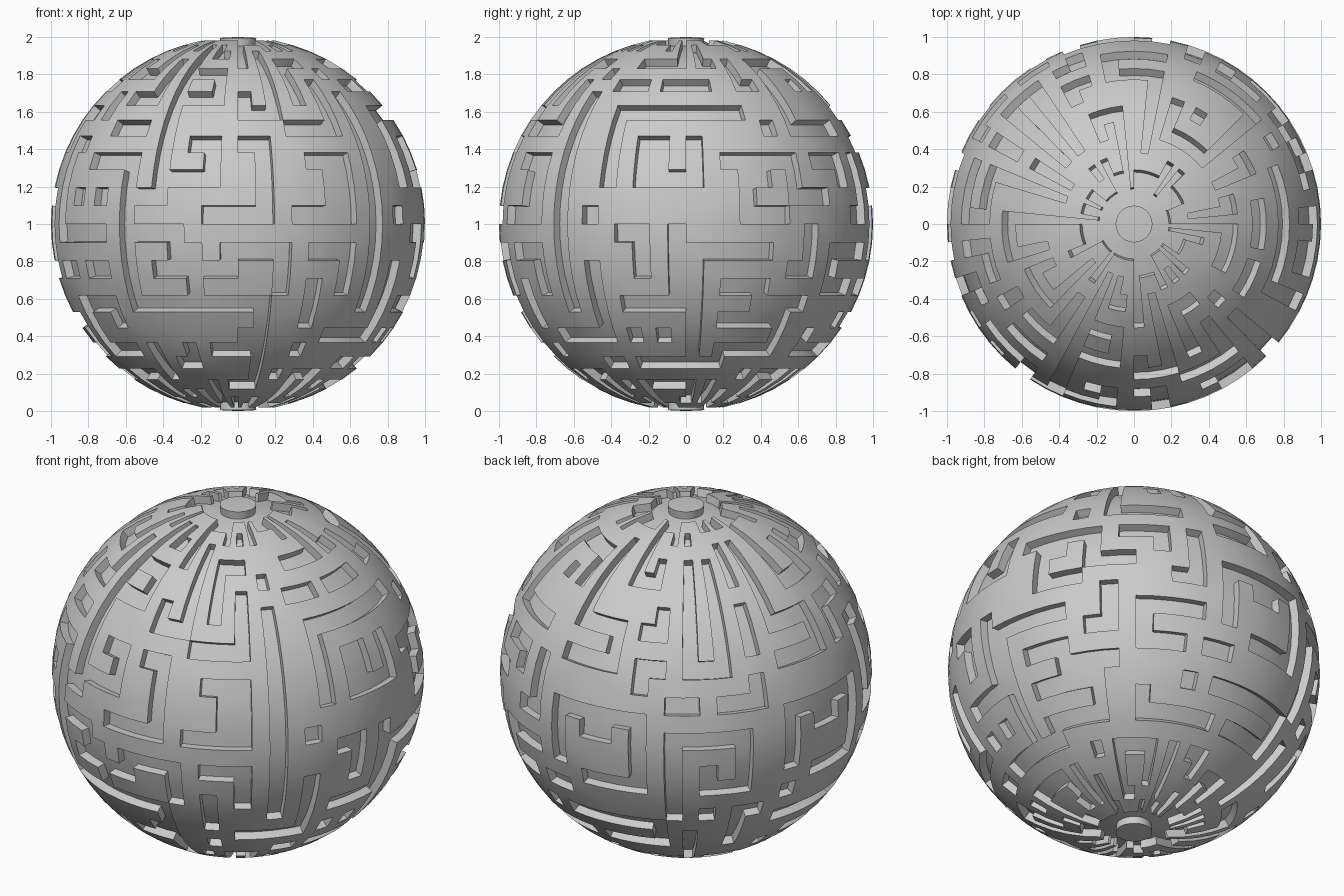
import bpy, bmesh, math, random

if "Cube" in bpy.data.objects:
    bpy.data.objects.remove(bpy.data.objects["Cube"])

R, DEPTH, SEG, RING = 1.0, 0.045, 64, 32
STEP = 2 * math.pi / SEG            # one maze cell = 5.625 degrees
random.seed(11)
groove = set()                      # (column, row): column 0 at front, row 0 at equator
DIRS = {'R': (1, 0), 'L': (-1, 0), 'U': (0, 1), 'D': (0, -1)}


def carve(c, j, path):
    """Carve a one-cell-wide groove, following moves such as 'R3 D2'."""
    groove.add((c % SEG, j))
    for move in path.split():
        dc, dj = DIRS[move[0]]
        for _ in range(int(move[1:])):
            c, j = c + dc, j + dj
            groove.add((c % SEG, j))


# front face meanders
carve(-4, 9, 'R2 D2 L2')
carve(0, 7, 'D1 R2 U5')
carve(-3, 4, 'R1 D2 L2')
carve(0, 4, 'R1 D4 L3')
carve(4, 3, 'R2 D3')
carve(3, 0, 'R2 U2')
carve(3, 5, 'R3 U3')
carve(-5, 12, 'D11 L1')
carve(8, 7, 'D12')
carve(-6, -1, 'R2 D2 L1')
carve(-7, -1, 'D4 R4 U3')
carve(-2, -3, 'R1 U1 R3 D2')
carve(-2, -5, 'R3 D2 L1')
carve(4, -2, 'R2 D2')
carve(-10, 3, 'R3 D5')
carve(-9, 7, 'R2 U3')
carve(-2, -8, 'R3 D3 L2')

# right side: large framed panel and spirals below it
carve(11, 2, 'U4 R8')
carve(11, 10, 'R4 U3')
carve(13, 4, 'R1 D1 L1 U1')
carve(13, 2, 'R3 U2')
carve(18, 3, 'R4 D2 R2')
carve(19, 0, 'U2 R1')
carve(19, 0, 'R2')
carve(12, -1, 'R1 D2')
carve(12, -5, 'R3 U4')
carve(16, -8, 'U6 R4')
carve(18, -4, 'R2 D1 R3')
carve(18, -6, 'R4 D2 L4')
carve(12, -9, 'R6')

# back: nested rectangles and spirals
for c in (30, 44):
    carve(c, -2, 'U3 R5 D4 L3')
    carve(c + 2, 0, 'R1')
    carve(c, -6, 'R6 D2 L4')
    carve(c, 4, 'R3 U2 L3 U5')
carve(38, 10, 'D6 R2 U6')
carve(37, -5, 'U5 R4 D3 L2 U1')

# plain areas left without extra grooves
blank = {(c, j) for c in range(12, 19) for j in range(-1, 6)}
blank |= {(c, 3) for c in range(14, 19)}


def free(c, j, trail):
    """True when a cell can be carved and keeps a ridge around it."""
    if not -14 <= j <= 13 or (c % SEG, j) in blank:
        return False
    near = {((c + a) % SEG, j + b) for a in (-1, 0, 1) for b in (-1, 0, 1)}
    return (c % SEG, j) not in groove and not (near & groove - set(trail[-2:]))


# fill the rest of the globe with winding grooves
cells = [(c, j) for c in range(SEG) for j in range(-14, 14)]
random.shuffle(cells)
for c, j in cells:
    if not free(c, j, []):
        continue
    trail = [(c, j)]
    groove.add((c, j))
    polar = abs(j) > 8
    d = random.choice([(0, 1), (0, -1)] if polar else [(1, 0), (-1, 0), (0, 1), (0, -1)])
    turn, run = random.choice((-1, 1)), random.randint(2, 6)
    for _ in range(16):
        if run <= 0 or not free(c + d[0], j + d[1], trail):
            d = (-d[1] * turn, d[0] * turn)
            run = random.randint(2, 5)
            if not free(c + d[0], j + d[1], trail):
                break
        c, j, run = (c + d[0]) % SEG, j + d[1], run - 1
        trail.append((c, j))
        groove.add((c, j))

# recessed ring round each pole cap
for c in range(SEG):
    groove |= {(c, 14), (c, -15)}

# globe: sphere with the groove cells sunk inwards
bm = bmesh.new()
bmesh.ops.create_uvsphere(bm, u_segments=SEG, v_segments=RING, radius=R)
sunk = []
for f in bm.faces:
    p = f.calc_center_median()
    col = math.floor(math.atan2(p.x, -p.y) / STEP) % SEG
    row = math.floor(math.asin(max(-1, min(1, p.z / p.length))) / STEP)
    if (col, row) in groove:
        sunk.append(f)
res = bmesh.ops.extrude_face_region(bm, geom=sunk)
bmesh.ops.delete(bm, geom=[f for f in sunk if f.is_valid], context='FACES_ONLY')
for v in res['geom']:
    if isinstance(v, bmesh.types.BMVert):
        v.co *= (R - DEPTH) / R
bmesh.ops.recalc_face_normals(bm, faces=bm.faces)
mesh = bpy.data.meshes.new('maze_globe')
bm.to_mesh(mesh)
bm.free()
globe = bpy.data.objects.new('maze_globe', mesh)
globe.location.z = R
bpy.context.collection.objects.link(globe)
bpy.context.view_layer.objects.active = globe
globe.select_set(True)
bpy.ops.object.shade_smooth_by_angle(angle=math.radians(30))
